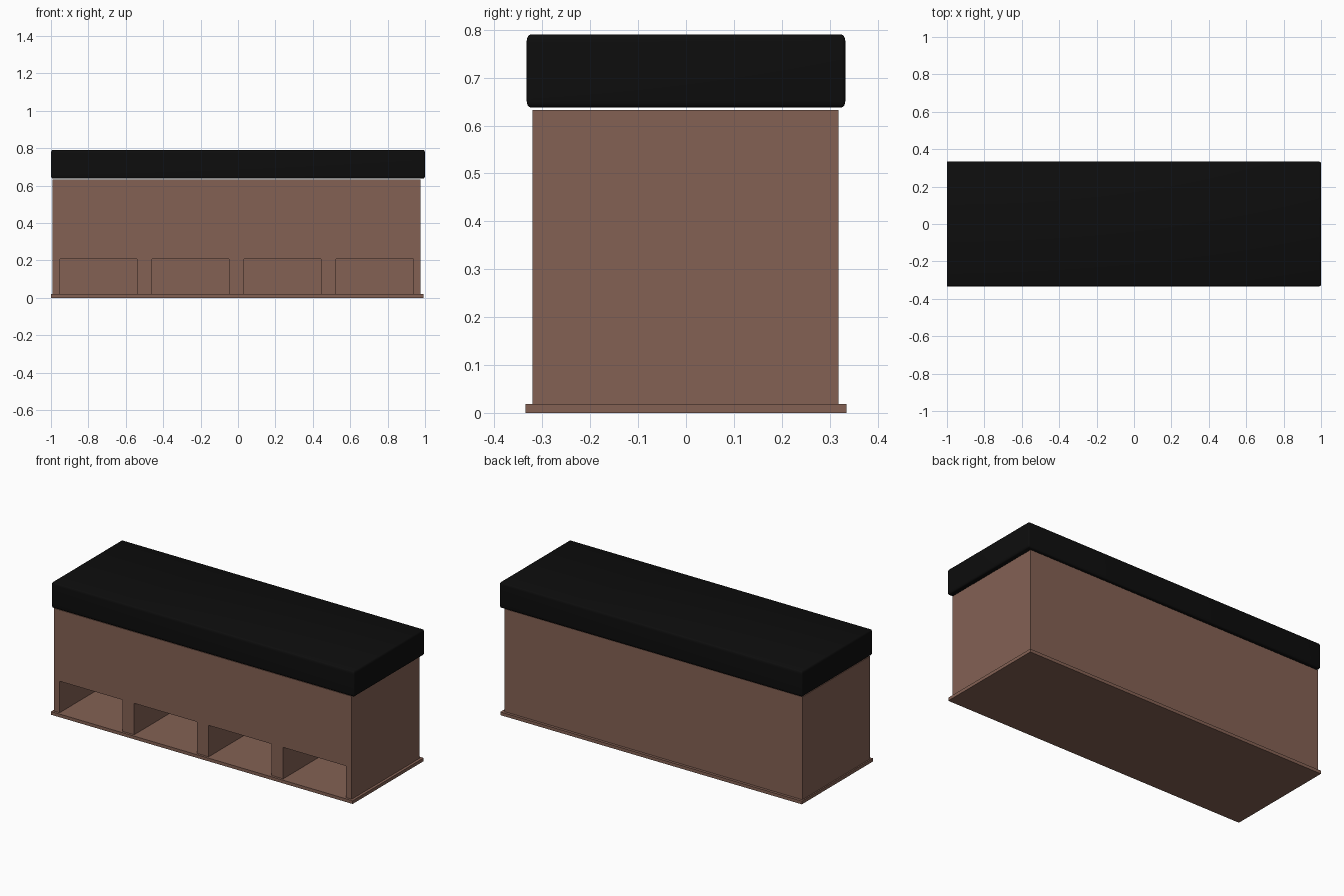
import bpy, bmesh
from mathutils import Vector

if "Cube" in bpy.data.objects:
    bpy.data.objects.remove(bpy.data.objects["Cube"])


def material(name, rgb):
    m = bpy.data.materials.new(name)
    m.diffuse_color = (*rgb, 1)
    m.use_nodes = True
    m.node_tree.nodes["Principled BSDF"].inputs["Base Color"].default_value = m.diffuse_color
    return m


wood = material("brown_wood", (0.23, 0.12, 0.088))
black = material("black_upholstery", (0.004, 0.004, 0.004))


def box(name, lo, hi, mat, bevel=0, stretch=1):
    """Box between two corners; stretch makes the bevel taller than wide."""
    lo, hi = Vector(lo), Vector(hi)
    size, mid = hi - lo, (lo + hi) / 2
    bm = bmesh.new()
    bmesh.ops.create_cube(bm, size=1)
    bmesh.ops.scale(bm, vec=(size.x, size.y, size.z / stretch), verts=bm.verts)
    if bevel:
        bmesh.ops.bevel(bm, geom=bm.edges[:], offset=bevel, segments=4,
                        profile=0.5, affect='EDGES')
    bmesh.ops.scale(bm, vec=(1, 1, stretch), verts=bm.verts)
    bmesh.ops.translate(bm, vec=mid, verts=bm.verts)
    mesh = bpy.data.meshes.new(name)
    bm.to_mesh(mesh)
    bm.free()
    mesh.materials.append(mat)
    ob = bpy.data.objects.new(name, mesh)
    bpy.context.collection.objects.link(ob)
    return ob


# Base board
box("base_board", (-1, -0.335, 0), (0.992, 0.335, 0.019), wood)

# Cabinet body with four open cubbies along the front
body = box("cabinet_body", (-0.992, -0.321, 0.019), (0.976, 0.319, 0.633), wood)
for i in range(4):
    x = -0.953 + i * 0.492
    cutter = box(f"cubby_cutter_{i + 1}", (x, -0.4, -0.05), (x + 0.414, 0.28, 0.207), wood)
    cutter.hide_render = True
    cutter.hide_viewport = True
    cut = body.modifiers.new(f"cubby_{i + 1}", 'BOOLEAN')
    cut.operation = 'DIFFERENCE'
    cut.solver = 'EXACT'
    cut.object = cutter

# Seat cushion with softened edges
cushion = box("seat_cushion", (-1, -0.333, 0.638), (1, 0.333, 0.79), black,
              bevel=0.008, stretch=2)
bpy.context.view_layer.objects.active = cushion
cushion.select_set(True)
bpy.ops.object.shade_smooth_by_angle(angle=0.6)
